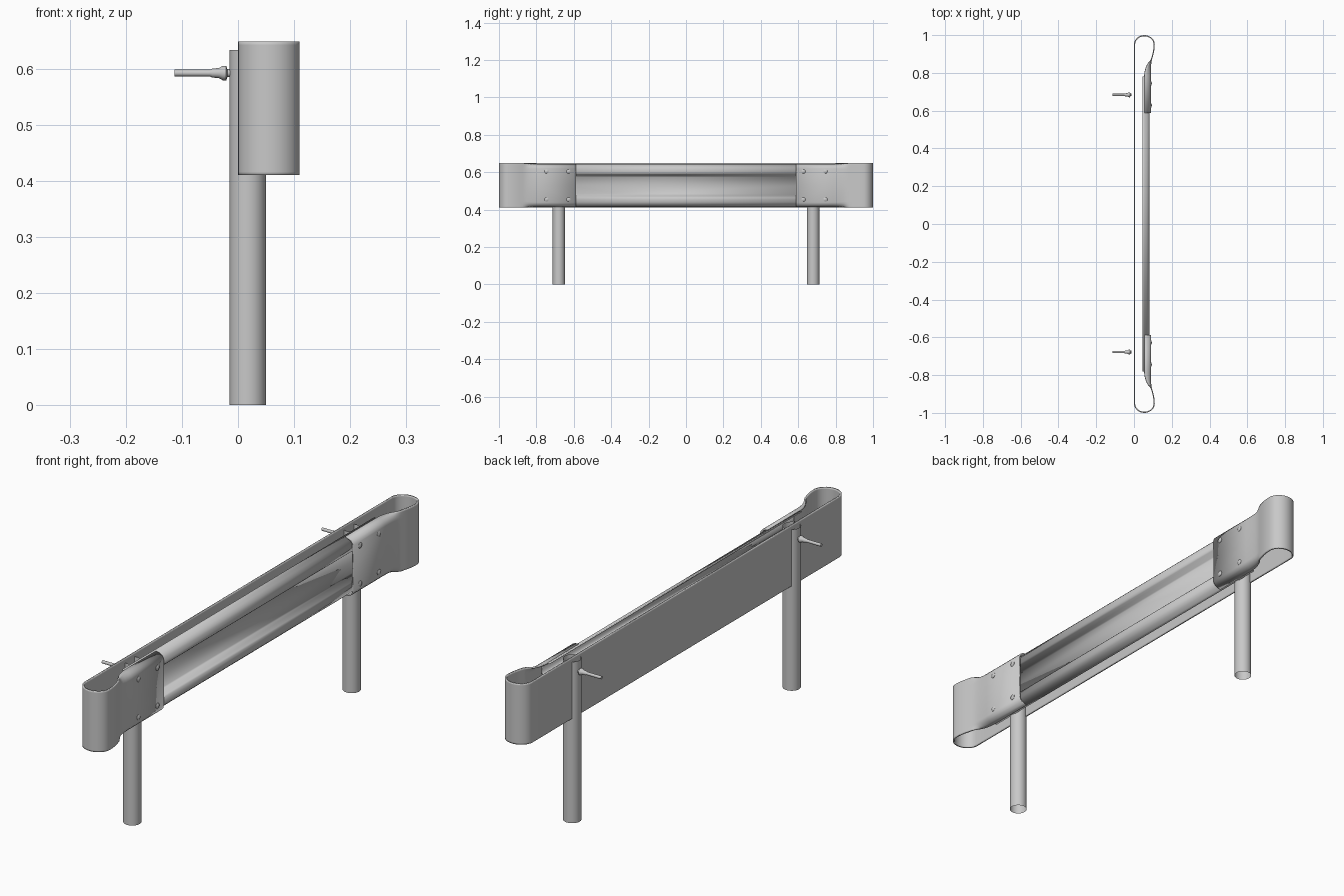
import bpy, bmesh, math
from mathutils import Vector

if "Cube" in bpy.data.objects:
    bpy.data.objects.remove(bpy.data.objects["Cube"])

ZC = 0.529   # height of the rail centre line

steel = bpy.data.materials.new("galvanised grey")
steel.diffuse_color = (0.58, 0.58, 0.58, 1)
steel.use_nodes = True
steel.node_tree.nodes["Principled BSDF"].inputs["Base Color"].default_value = steel.diffuse_color


def make(name, verts, faces, angle=35):
    me = bpy.data.meshes.new(name)
    me.from_pydata(verts, [], faces)
    me.materials.append(steel)
    ob = bpy.data.objects.new(name, me)
    bpy.context.collection.objects.link(ob)
    bpy.ops.object.select_all(action='DESELECT')
    bpy.context.view_layer.objects.active = ob
    ob.select_set(True)
    bpy.ops.object.shade_smooth_by_angle(angle=math.radians(angle))
    return ob


def grid(name, rows, flip=False, closed=False, angle=35):
    """Skin a list of equal-length point rows."""
    n = len(rows[0])
    verts = [p for r in rows for p in r]
    faces = []
    for i in range(len(rows) - 1):
        for j in range(n if closed else n - 1):
            k = (j + 1) % n
            f = (i*n + j, (i+1)*n + j, (i+1)*n + k, i*n + k)
            faces.append(f[::-1] if flip else f)
    return make(name, verts, faces, angle)


def solidify(ob, t):
    m = ob.modifiers.new("thickness", 'SOLIDIFY')
    m.thickness = t
    m.offset = -1


def lathe_x(name, y, z, prof, seg=20):
    """Revolve (x, radius) points around an axis along x."""
    rows = [[(x, y + r*math.cos(2*math.pi*j/seg), z + r*math.sin(2*math.pi*j/seg))
             for j in range(seg)] for x, r in prof]
    return grid(name, rows, closed=True, flip=True)


# Band: back plate, rounded end loops and flanged end shoes (half, mirrored)
half = [(0, 0, 0), (.085, .09, 0), (.095, .10, .003), (.105, .108, .010),
        (.113, .113, .020), (.119, .116, .035)]     # flat z, flanged z, flange depth
section = [(-a, -b, d) for a, b, d in half[:0:-1]] + half
path = [(0, 0, 0), (0, .5, 0), (0, .9, 0)]           # x, y, flange amount
for k in range(17):
    a = math.pi * (1 - k/16)
    path.append((.055 + .055*math.cos(a), .95 + .05*math.sin(a), 0))
path += [(.109, .93, 0), (.106, .91, 0), (.101, .89, 0), (.096, .873, 0),
         (.093, .861, .12), (.0915, .85, .4), (.0905, .838, .62), (.09, .82, .83),
         (.09, .80, .96), (.09, .785, 1), (.09, .588, 1)]
rows = [[(x - d*f, y, ZC + a*(1-f) + b*f) for a, b, d in section] for x, y, f in path]
band = grid("end_loops_and_back_plate", rows, flip=True)
mir = band.modifiers.new("mirror", 'MIRROR')
mir.use_axis = (False, True, False)
solidify(band, 0.006)

# Corrugated front rail
hp = [(.050, 0), (.050, .046), (.054, .050), (.077, .060), (.081, .065),
      (.082, .076), (.081, .089), (.077, .098), (.068, .107), (.055, .113), (.046, .116)]
prof = [(x, -z) for x, z in hp[:0:-1]] + hp
rail = grid("corrugated_rail", [[(x, y, ZC + z) for x, z in prof] for y in (-.78, .78)])
solidify(rail, 0.005)

for s, side in ((-1, "front"), (1, "rear")):
    # Open tube post
    ring = [(.0175 + .0325*math.cos(2*math.pi*k/32), s*.68 + .0325*math.sin(2*math.pi*k/32))
            for k in range(32)]
    grid(side + "_post", [[(x, y, z) for x, y in ring] for z in (0, .633)],
         closed=True, flip=True)
    # Rod with flared nut on the back of the post
    lathe_x(side + "_back_bolt", s*.681 + .003, .592,
            [(-.113, 0), (-.113, .006), (-.05, .006), (-.046, .008), (-.034, .009),
             (-.027, .013), (-.021, .013), (-.019, .007), (-.012, .007), (-.012, 0)])
    # Four button bolts on the end shoe
    for y in (.628, .745):
        for dz in (-.075, .075):
            lathe_x(side + "_shoe_bolt", s*y, ZC + dz,
                    [(.088, .011), (.091, .011), (.0935, .007), (.0945, 0)], 16)
